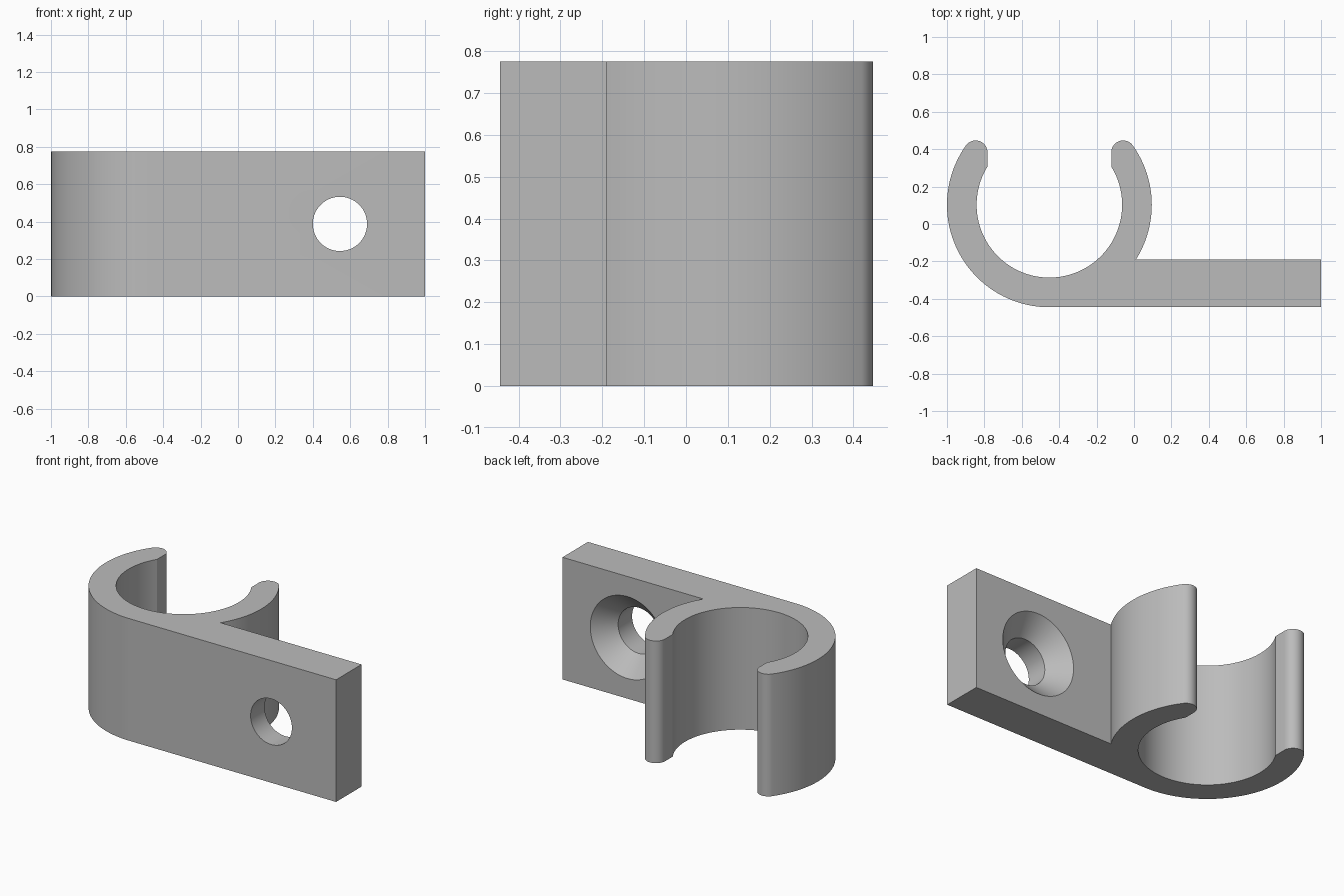
import bpy
import bmesh
from math import sin, cos, atan2, acos, asin, pi, sqrt, ceil

cube = bpy.data.objects.get("Cube")
if cube:
    bpy.data.objects.remove(cube, do_unlink=True)

HEIGHT = 0.775
CX, CY = -0.4525, 0.1025              # ring centre
R_OUT, R_IN = 0.5475, 0.389
R_TIP, TIP_Y = 0.0635, 0.383          # rounded jaw ends
BACK, FRONT = -0.19, -0.445           # plate faces
HOLE_X, HOLE_R, SINK_R = 0.545, 0.145, 0.26

plastic = bpy.data.materials.new("grey plastic")
plastic.use_nodes = True
grey = (0.5, 0.5, 0.5, 1)
plastic.diffuse_color = grey
plastic.node_tree.nodes["Principled BSDF"].inputs["Base Color"].default_value = grey


def arc(cx, cy, r, a0, a1):
    """Points along an arc, about one every three degrees."""
    n = max(2, ceil(abs(a1 - a0) / (pi / 60)))
    return [(cx + r * cos(a0 + (a1 - a0) * i / n),
             cy + r * sin(a0 + (a1 - a0) * i / n)) for i in range(n + 1)]


def make_object(name, bm):
    bmesh.ops.remove_doubles(bm, verts=bm.verts, dist=1e-4)
    bmesh.ops.recalc_face_normals(bm, faces=bm.faces)
    mesh = bpy.data.meshes.new(name)
    bm.to_mesh(mesh)
    bm.free()
    mesh.materials.append(plastic)
    obj = bpy.data.objects.new(name, mesh)
    bpy.context.collection.objects.link(obj)
    return obj


# Outline of the open ring with its mounting plate, seen from above
tip_dx = sqrt((R_OUT - R_TIP) ** 2 - (TIP_Y - CY) ** 2)
tip_a = atan2(TIP_Y - CY, tip_dx)
jaw_a = acos((tip_dx - R_TIP) / R_IN)
plate_a = asin((BACK - CY) / R_OUT)

right_tip = arc(CX + tip_dx, TIP_Y, R_TIP, tip_a, pi)
left_tip = [(2 * CX - x, y) for x, y in reversed(right_tip)]
outline = [(1, FRONT), (1, BACK)]
outline += arc(CX, CY, R_OUT, plate_a, tip_a)
outline += right_tip
outline += arc(CX, CY, R_IN, jaw_a, -pi - jaw_a)
outline += left_tip
outline += arc(CX, CY, R_OUT, pi - tip_a, 1.5 * pi)

# Clip body: outline raised to full height
bm = bmesh.new()
base = bm.faces.new([bm.verts.new((x, y, 0)) for x, y in outline])
raised = bmesh.ops.extrude_face_region(bm, geom=[base])["geom"]
bmesh.ops.translate(bm, vec=(0, 0, HEIGHT),
                    verts=[g for g in raised if isinstance(g, bmesh.types.BMVert)])
clip = make_object("pipe_clip", bm)

# Countersunk screw hole: turned profile used as a cutter
extra = 0.02
profile = [(HOLE_R, FRONT - extra), (HOLE_R, BACK - (SINK_R - HOLE_R)),
           (SINK_R + extra, BACK + extra)]
bm = bmesh.new()
rings = [[bm.verts.new((x, y, z)) for x, z in arc(HOLE_X, HEIGHT / 2, r, 0, 2 * pi)[:-1]]
         for r, y in profile]
n = len(rings[0])
for lower, upper in zip(rings, rings[1:]):
    for i in range(n):
        j = (i + 1) % n
        bm.faces.new((lower[i], lower[j], upper[j], upper[i]))
bm.faces.new(rings[0])
bm.faces.new(rings[-1])
cutter = make_object("screw_hole_cutter", bm)
cutter.hide_render = True

cut = clip.modifiers.new("screw hole", 'BOOLEAN')
cut.operation = 'DIFFERENCE'
cut.solver = 'EXACT'
cut.object = cutter

bpy.ops.object.select_all(action='DESELECT')
clip.select_set(True)
bpy.context.view_layer.objects.active = clip
bpy.ops.object.modifier_apply(modifier=cut.name)
bpy.data.objects.remove(cutter, do_unlink=True)
bpy.ops.object.shade_smooth_by_angle(angle=pi / 9)
